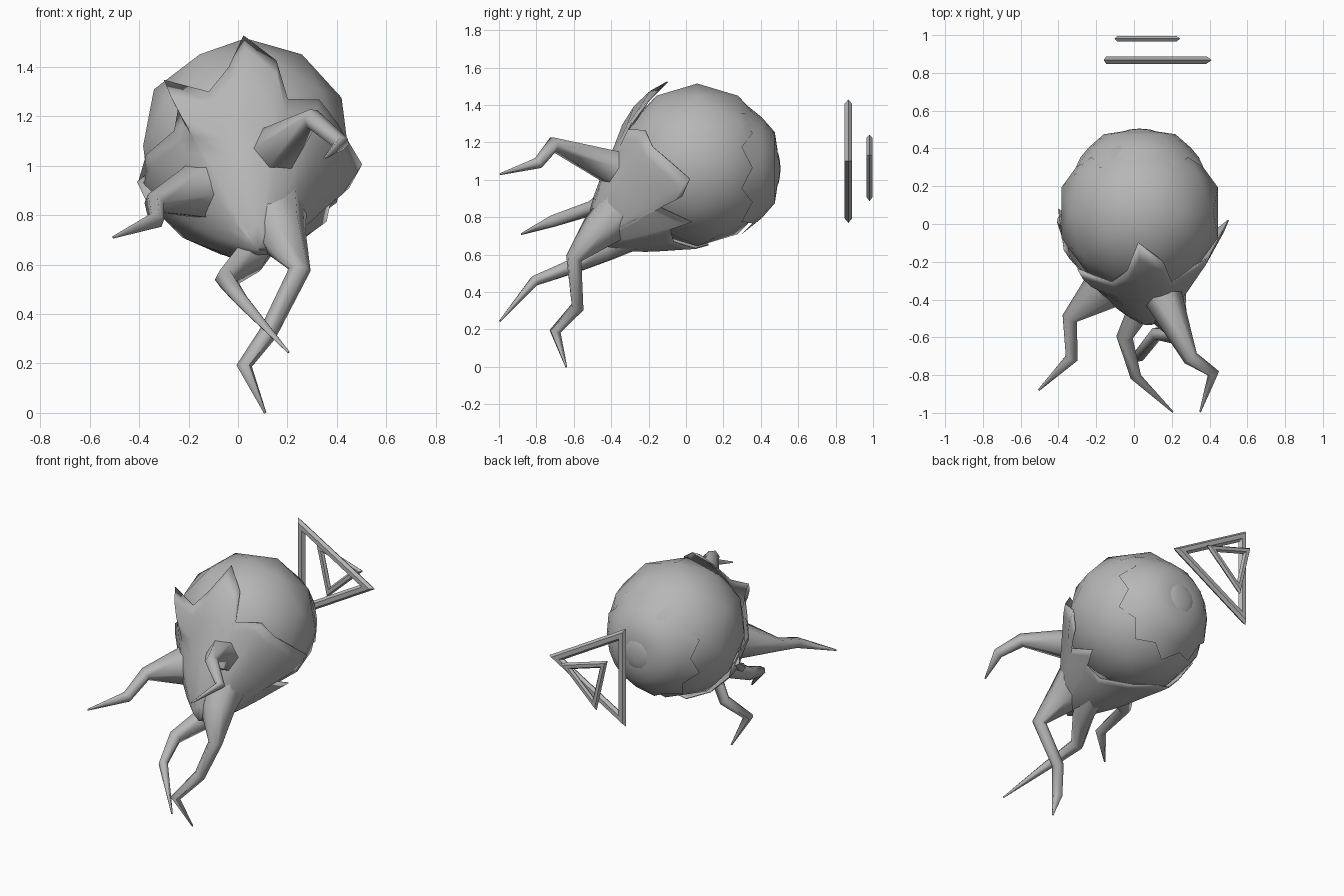
import bpy, bmesh, math
from mathutils import Vector

if "Cube" in bpy.data.objects:
    bpy.data.objects.remove(bpy.data.objects["Cube"])

grey = bpy.data.materials.new("plain grey")
grey.use_nodes = True
grey.diffuse_color = (0.47, 0.47, 0.47, 1)
grey.node_tree.nodes["Principled BSDF"].inputs["Base Color"].default_value = (0.47, 0.47, 0.47, 1)

C = Vector((0.03, 0.06, 1.08))      # ball centre


def finish(obj, angle=40):
    bpy.ops.object.select_all(action='DESELECT')
    obj.select_set(True)
    bpy.context.view_layer.objects.active = obj
    if obj.type == 'CURVE':
        bpy.ops.object.convert(target='MESH')
        obj = bpy.context.object
    obj.data.materials.clear()
    obj.data.materials.append(grey)
    bpy.ops.object.shade_smooth_by_angle(angle=math.radians(angle))
    return obj


def loft(name, rings, tip):
    """Closed rings of points joined by quads and ended by a fan to the tip."""
    bm = bmesh.new()
    rows = [[bm.verts.new(p) for p in ring] for ring in rings]
    end = bm.verts.new(tip)
    n = len(rows[0])
    for i in range(n):
        j = (i + 1) % n
        for a, b in zip(rows, rows[1:]):
            bm.faces.new((a[i], a[j], b[j], b[i]))
        bm.faces.new((rows[-1][i], rows[-1][j], end))
    bmesh.ops.recalc_face_normals(bm, faces=bm.faces)
    # make the shell face away from the ball centre
    bm.faces.ensure_lookup_table()
    f = bm.faces[-1]
    if f.normal.dot(f.calc_center_median() - C) < 0:
        bmesh.ops.reverse_faces(bm, faces=bm.faces)
    mesh = bpy.data.meshes.new(name)
    bm.to_mesh(mesh)
    bm.free()
    obj = bpy.data.objects.new(name, mesh)
    bpy.context.collection.objects.link(obj)
    return obj


def limb(name, points):
    """Tapered bent tube through (x, y, z, radius) points."""
    cu = bpy.data.curves.new(name, 'CURVE')
    cu.dimensions = '3D'
    cu.bevel_depth = 1
    cu.bevel_resolution = 1
    cu.use_fill_caps = True
    sp = cu.splines.new('POLY')
    sp.points.add(len(points) - 1)
    for p, (x, y, z, r) in zip(sp.points, points):
        p.co = (x, y, z, 1)
        p.radius = r
    obj = bpy.data.objects.new(name, cu)
    bpy.context.collection.objects.link(obj)
    return finish(obj, 65)


# Eyeball
bpy.ops.mesh.primitive_ico_sphere_add(subdivisions=2, radius=0.435, location=C)
bpy.context.object.name = "eyeball"
finish(bpy.context.object, 60)

# Iris: blunt cap at the back with a ragged edge, as (radius, depth) rings
SEG = 20
iris_rings = []
for k, (w, depth) in enumerate(((0.335, 0.265), (0.27, 0.345), (0.19, 0.415), (0.09, 0.43))):
    ring = []
    for i in range(SEG):
        rag = (0.022 if i % 2 else -0.022) if k == 0 else 0
        a = math.tau * i / SEG
        ring.append(C + Vector(((w + rag) * math.cos(a), depth - 1.3 * rag,
                                (w + rag) * math.sin(a) - 0.015)))
    iris_rings.append(ring)
finish(loft("iris", iris_rings, C + Vector((0, 0.432, -0.015))), 60)

# Pupil lumps
for name, off, r in (("pupil", (0, 0.41, -0.02), 0.11), ("pupil_core", (0.03, 0.42, 0.0), 0.055)):
    bpy.ops.mesh.primitive_uv_sphere_add(segments=12, ring_count=8, radius=r,
                                         location=C + Vector(off))
    lump = bpy.context.object
    lump.name = name
    lump.scale.y = 0.32
    finish(lump, 60)

# Fleshy hood: torn rim around the ball, drawn to a blunt point low at the front
# (angle around the ball, rim y, rim distance from ball centre)
rim = [(-9, 0.02, 0.48), (-22, -0.02, 0.46), (-33, -0.14, 0.45), (-43, 0.03, 0.45), (-52, -0.08, 0.45),
       (-66, -0.06, 0.45), (-86, 0.05, 0.45), (-105, 0.12, 0.45), (-125, 0.06, 0.45),
       (-145, 0.02, 0.45), (-162, 0.08, 0.455), (-175, -0.14, 0.45), (168, -0.28, 0.45),
       (152, -0.28, 0.46), (141, -0.24, 0.52), (124, -0.31, 0.455), (102, -0.25, 0.45),
       (91, -0.1, 0.475), (70, -0.2, 0.45), (48, -0.31, 0.45), (32, -0.22, 0.45), (15, -0.18, 0.45)]
apex = Vector((0.07, -0.81, -0.57)).normalized()
hood_rings = []
for t in (0, 0.12, 0.26, 0.4, 0.54, 0.68, 0.82, 0.93):
    ring = []
    for ang, y, r0 in rim:
        dy = y - C.y
        w = math.sqrt(r0 * r0 - dy * dy)
        a = math.radians(ang)
        d = Vector((w * math.cos(a), dy, w * math.sin(a))).normalized().slerp(apex, t)
        r = 0.45 + 0.29 * max(0, 1 - d.angle(apex)) ** 2.1
        r += (r0 - 0.45) * max(0, 1 - 2 * t)
        ring.append(C + d * r)
    hood_rings.append(ring)
hood = loft("hood", hood_rings, C + apex * 0.73)
thick = hood.modifiers.new("thickness", 'SOLIDIFY')
thick.thickness = 0.006
finish(hood, 50)

# Limbs, each rooted inside the hood
limb("left_arm", [(0.06, -0.12, 0.96, 0.17), (0.16, -0.4, 1.07, 0.1), (0.3, -0.71, 1.19, 0.042),
                  (0.42, -0.79, 1.09, 0.032), (0.35, -0.995, 1.03, 0.005)])
limb("right_arm", [(-0.02, -0.12, 0.95, 0.19), (-0.17, -0.36, 0.89, 0.115), (-0.34, -0.5, 0.85, 0.042),
                   (-0.33, -0.71, 0.78, 0.034), (-0.505, -0.88, 0.71, 0.005)])
limb("left_leg", [(0.1, -0.2, 0.95, 0.19), (0.17, -0.46, 0.73, 0.11), (0.25, -0.6, 0.58, 0.045),
                  (0.12, -0.58, 0.32, 0.037), (0.025, -0.7, 0.19, 0.032), (0.11, -0.64, 0.0, 0.005)])
limb("right_leg", [(0.12, -0.12, 0.8, 0.12), (0.05, -0.42, 0.63, 0.07), (-0.05, -0.6, 0.54, 0.044),
                   (0.01, -0.81, 0.46, 0.03), (0.205, -0.995, 0.245, 0.005)])

# Curled scrap of hood on the right side
limb("torn_flap", [(-0.34, -0.1, 0.85, 0.03), (-0.385, 0.02, 0.93, 0.025),
                   (-0.34, -0.05, 0.97, 0.018), (-0.32, -0.08, 1.04, 0.01)])

# Two floating triangular rings behind the ball
for name, cx, y, cz, big, small, turn in (("large_triangle", 0.03, 0.868, 1.1, 0.326, 0.055, 0),
                                          ("small_triangle", 0.04, 0.981, 1.087, 0.168, 0.042, 13)):
    bpy.ops.mesh.primitive_torus_add(major_segments=3, minor_segments=6, major_radius=big,
                                     minor_radius=small, location=(cx, y, cz),
                                     rotation=(math.pi / 2, math.radians(-turn), 0))
    tri = bpy.context.object
    tri.name = name
    tri.scale.z = 0.42
    finish(tri, 20)
